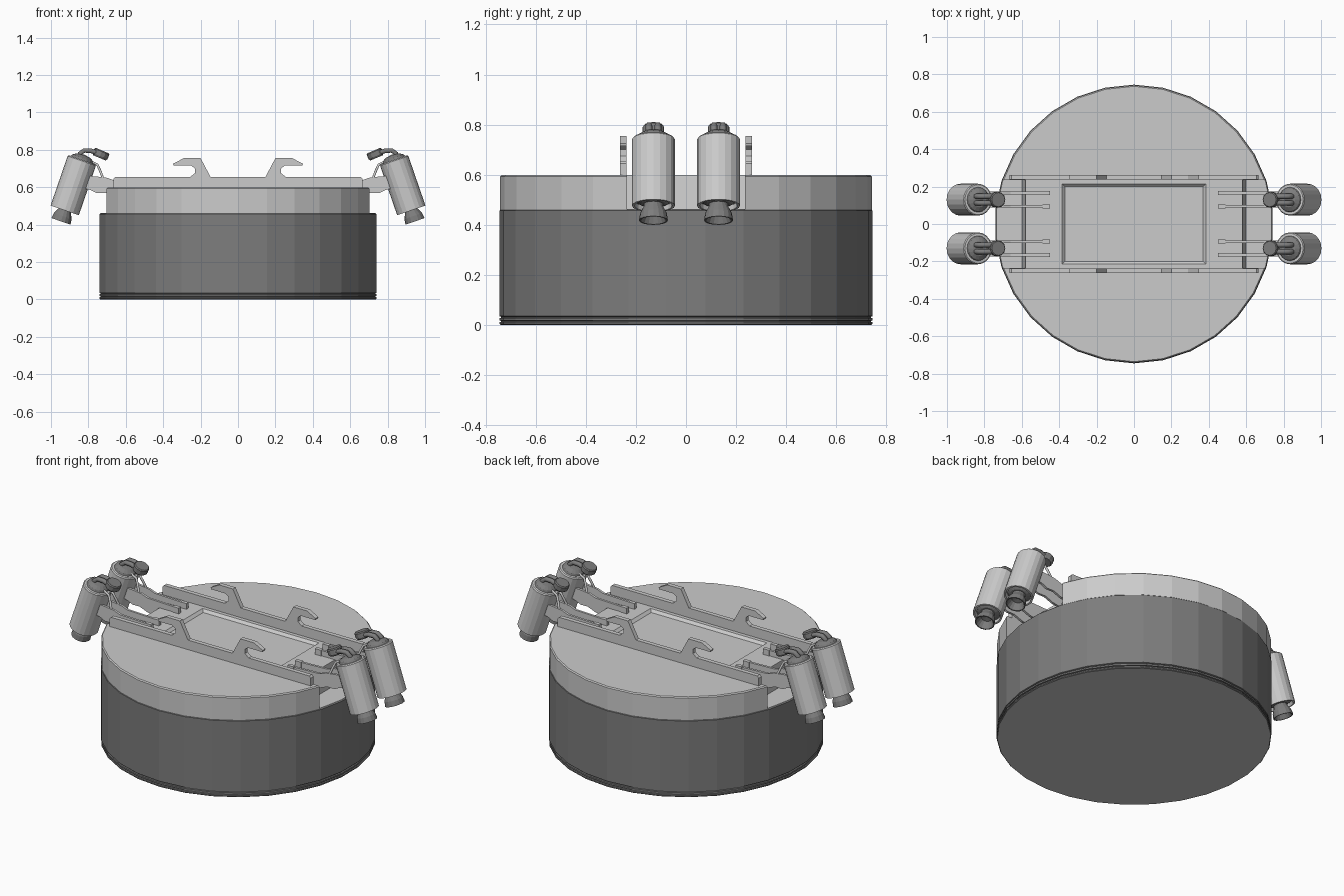
import bpy, bmesh, math
from mathutils import Matrix, Vector

if "Cube" in bpy.data.objects:
    bpy.data.objects.remove(bpy.data.objects["Cube"])


def material(name, v):
    m = bpy.data.materials.new(name)
    m.diffuse_color = (v, v, v, 1)
    m.use_nodes = True
    m.node_tree.nodes["Principled BSDF"].inputs["Base Color"].default_value = m.diffuse_color
    return m


LIGHT = material("light grey", 0.60)
DARK = material("dark grey", 0.205)


def finish(name, bm, mat, matrix=None):
    if matrix is not None:
        bm.transform(matrix)
    bmesh.ops.recalc_face_normals(bm, faces=bm.faces)
    me = bpy.data.meshes.new(name)
    bm.to_mesh(me)
    bm.free()
    me.materials.append(mat)
    ob = bpy.data.objects.new(name, me)
    bpy.context.collection.objects.link(ob)
    return ob


def lathe(name, profile, sides, mat, matrix=None, start=0.0):
    """Closed turned shape; the profile starts and ends on the axis."""
    bm = bmesh.new()
    rings = []
    for r, z in profile:
        if r == 0:
            rings.append([bm.verts.new((0, 0, z))] * sides)
        else:
            rings.append([bm.verts.new((r * math.cos(start + math.tau * i / sides),
                                        r * math.sin(start + math.tau * i / sides), z))
                          for i in range(sides)])
    for a, b in zip(rings, rings[1:]):
        for i in range(sides):
            j = (i + 1) % sides
            vs = list(dict.fromkeys((a[i], a[j], b[j], b[i])))
            bm.faces.new(vs)
    return finish(name, bm, mat, matrix)


def loft(name, layers, mat, matrix=None):
    """Solid through matching outlines."""
    bm = bmesh.new()
    rows = [[bm.verts.new(p) for p in layer] for layer in layers]
    bm.faces.new(rows[0])
    bm.faces.new(rows[-1])
    for a, b in zip(rows, rows[1:]):
        for i in range(len(a)):
            j = (i + 1) % len(a)
            bm.faces.new((a[i], a[j], b[j], b[i]))
    return finish(name, bm, mat, matrix)


def plate(name, pts, y, thick, mat, matrix=None):
    return loft(name, [[(x, y + s * thick / 2, z) for x, z in pts] for s in (-1, 1)], mat, matrix)


def pipe(name, pts, radius, mat, matrix):
    cu = bpy.data.curves.new(name, 'CURVE')
    cu.dimensions = '3D'
    cu.bevel_depth = radius
    cu.bevel_resolution = 1
    cu.use_fill_caps = True
    sp = cu.splines.new('POLY')
    sp.points.add(len(pts) - 1)
    for p, c in zip(sp.points, pts):
        p.co = (*(matrix @ Vector(c)), 1)
    cu.materials.append(mat)
    bpy.context.collection.objects.link(bpy.data.objects.new(name, cu))


# Drum with grooves near the bottom; dark wall, light end faces
drum = lathe("drum", [(0, 0), (.741, 0), (.745, .004), (.745, .011), (.738, .013), (.738, .016),
                      (.745, .018), (.745, .027), (.738, .029), (.738, .032), (.745, .035),
                      (.745, .456), (.739, .462), (0, .462)], 30, DARK, start=math.pi / 2)
drum.data.materials.append(LIGHT)
for f in drum.data.polygons:
    if abs(f.normal.z) > .99 and (f.center.z < .001 or f.center.z > .461):
        f.material_index = 1

# Deck with a notch at each side
W = .235


def deck_outline(r, notch, z):
    xi = math.sqrt(r * r - W * W)
    arc = [(r * math.cos(math.radians(a)), r * math.sin(math.radians(a)))
           for a in range(30, 151, 12)]
    half = [(notch, W), (xi, W)] + arc + [(-xi, W), (-notch, W)]
    return [(x, y, z) for x, y in half] + [(-x, -y, z) for x, y in half]


deck = loft("deck", [deck_outline(.742, .60, .458), deck_outline(.742, .581, .592),
                     deck_outline(.736, .58, .598)], LIGHT)


# Recessed panel in the deck
def rect(x, y, z):
    return [(-x, -y, z), (x, -y, z), (x, y, z), (-x, y, z)]


cutter = loft("panel_cutter", [rect(.37, .20, .583), rect(.387, .217, .60)], LIGHT)
cutter.hide_render = True
cutter.hide_viewport = True
cut = deck.modifiers.new("panel", 'BOOLEAN')
cut.operation = 'DIFFERENCE'
cut.solver = 'EXACT'
cut.object = cutter

# Rails with outward hooks
half = [(.147, .655), (.20, .755), (.29, .755), (.347, .725), (.345, .715), (.25, .715),
        (.23, .70), (.23, .675), (.255, .655), (.655, .655), (.665, .645), (.665, .59)]
rail = half + [(-x, z) for x, z in reversed(half)]
for y in (-.25, .25):
    plate("hook_rail", rail, y, .026, LIGHT)

# Thruster pods, two on each side
arm = [(.45, .597), (.45, .628), (.66, .635), (.70, .65), (.765, .658), (.83, .66),
       (.85, .60), (.79, .585), (.76, .57), (.71, .57), (.66, .55), (.60, .54), (.585, .597)]
for turn in (0, math.pi):
    for y in (-.13, .13):
        base = Matrix.Rotation(turn, 4, 'Z') @ Matrix.Translation((0, y, 0))
        pod = (base @ Matrix.Translation((.88, 0, .611)) @ Matrix.Rotation(math.radians(-19), 4, 'Y')
               @ Matrix.Diagonal((1, 1.07, 1, 1)))
        lathe("pod_body", [(0, -.12), (.068, -.12), (.070, -.143), (.08, -.143), (.08, .137),
                           (.075, .143), (0, .143)], 20, LIGHT, pod)
        lathe("nozzle_mount", [(0, -.115), (.064, -.115), (.064, -.126), (.046, -.136),
                               (0, -.136)], 16, DARK, pod)
        lathe("nozzle", [(0, -.11), (.036, -.11), (.036, -.145), (.05, -.175), (.054, -.205),
                         (.048, -.205), (.03, -.165), (0, -.16)], 16, DARK, pod)
        lathe("pod_dome", [(0, .14), (.064, .14), (.058, .154), (.038, .167), (0, .173)],
              16, DARK, pod)
        # Feed pipes arching to the end cap
        for dy in (-.018, .018):
            pipe("feed_pipe", [(.848, dy, .745), (.845, dy, .78), (.822, dy, .796),
                               (.785, dy, .794), (.745, dy, .78)], .014, DARK, base)
        lathe("end_cap", [(0, -.022), (.036, -.022), (.043, -.012), (.043, .014), (.038, .02),
                          (0, .02)], 12, DARK, base @ Matrix.Translation((.733, 0, .777))
              @ Matrix.Rotation(math.radians(-23), 4, 'Y'))
        # Forked mounting arm
        for dy in (-.036, .036):
            plate("mount_arm", arm, dy, .014, LIGHT, base)
            plate("arm_foot", [(.45, .59), (.45, .632), (.49, .632), (.49, .59)], dy, .022, LIGHT, base)
            pipe("mount_strut", [(.79, dy * .5, .74), (.752, dy * .5, .72), (.738, dy * .7, .69),
                                 (.722, dy, .648)], .007, LIGHT, base)
